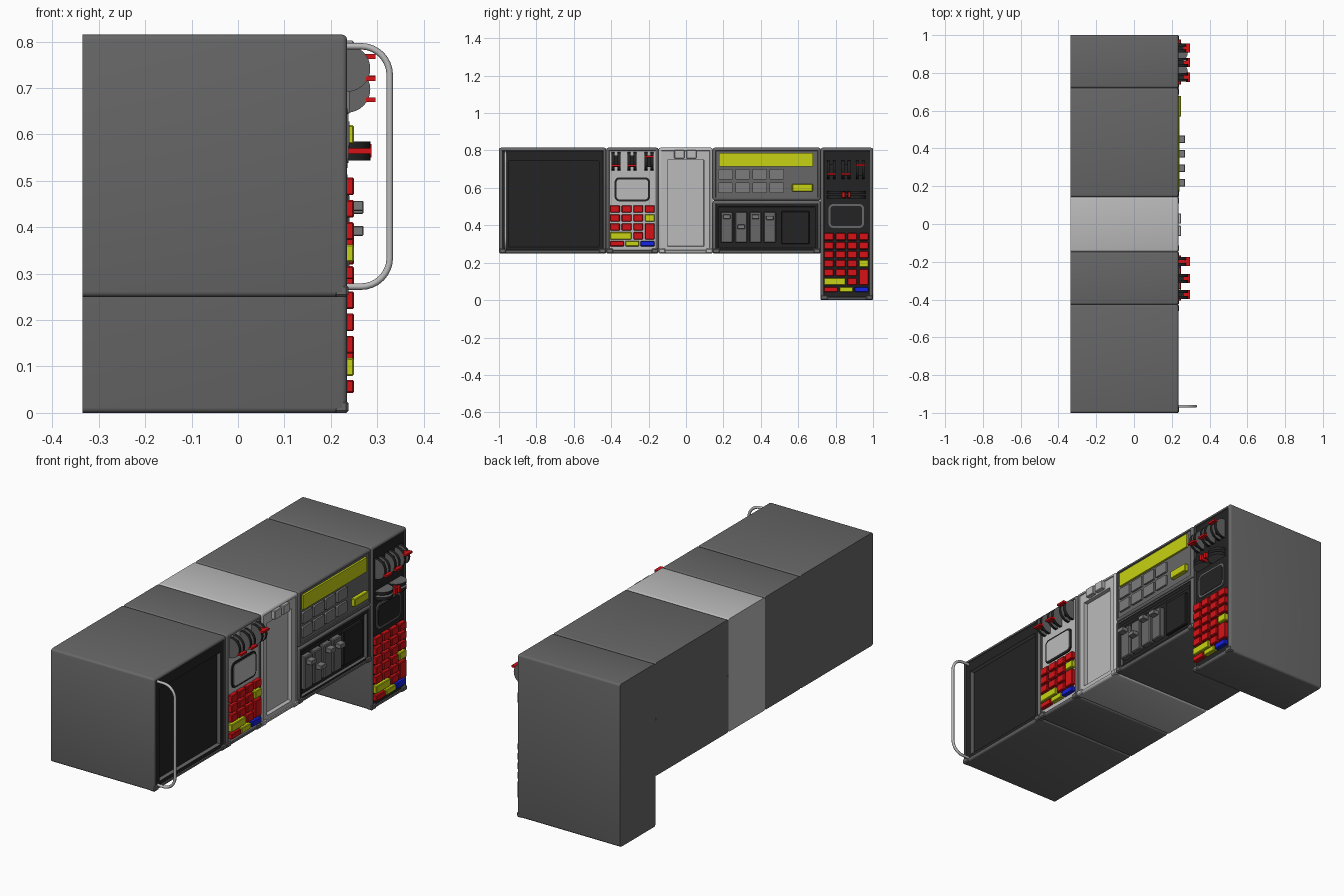
import bpy, bmesh, math
from mathutils import Matrix, Vector

if "Cube" in bpy.data.objects:
    bpy.data.objects.remove(bpy.data.objects["Cube"])

def material(name, r, g, b):
    m = bpy.data.materials.new(name)
    m.diffuse_color = (r, g, b, 1)
    m.use_nodes = True
    m.node_tree.nodes["Principled BSDF"].inputs["Base Color"].default_value = m.diffuse_color
    return m

GREY = material("body grey", .135, .135, .135)
BLACK = material("panel black", .017, .017, .017)
LIGHT = material("light grey", .5, .5, .5)
MID = material("button grey", .2, .2, .2)
RED = material("red", .68, .006, .008)
YELLOW = material("yellow", .57, .65, .006)
BLUE = material("blue", .008, .016, .75)
FRONT = 0.235

def finish(name, bm, mats, smooth=False):
    bmesh.ops.recalc_face_normals(bm, faces=bm.faces[:])
    me = bpy.data.meshes.new(name)
    bm.to_mesh(me)
    bm.free()
    for m in mats:
        me.materials.append(m)
    ob = bpy.data.objects.new(name, me)
    bpy.context.collection.objects.link(ob)
    if smooth:
        bpy.ops.object.select_all(action='DESELECT')
        ob.select_set(True)
        bpy.context.view_layer.objects.active = ob
        bpy.ops.object.shade_smooth_by_angle(angle=math.radians(35))
    return ob

def box_mesh(x, y, z):
    bm = bmesh.new()
    bmesh.ops.create_cube(bm, size=1)
    for v in bm.verts:
        v.co = [r[0] if c < 0 else r[1] for r, c in zip((x, y, z), v.co)]
    return bm

def box(name, x, y, z, mat, corner=0, edge=0):
    """Box; corner rounds the x-parallel edges, edge chamfers all edges."""
    bm = box_mesh(x, y, z)
    if corner:
        es = [e for e in bm.edges if abs((e.verts[0].co - e.verts[1].co).x) > 1e-5]
        bmesh.ops.bevel(bm, geom=es, offset=corner, segments=4, profile=.5, affect='EDGES')
    elif edge:
        bmesh.ops.bevel(bm, geom=bm.edges[:], offset=edge, segments=1, affect='EDGES')
    return finish(name, bm, [mat])

def module(name, y, z, body, panel, recess=None, wall=None, floor=None):
    """Cabinet with rounded front, framed panel and optional recess (y0, y1, z0, z1, depth)."""
    bm = box_mesh((-.335, FRONT), y, z)
    es = [e for e in bm.edges if max(v.co.x for v in e.verts) > 0]
    bmesh.ops.bevel(bm, geom=es, offset=.011, segments=3, profile=.5, affect='EDGES')
    bm.normal_update()
    face = max(bm.faces, key=lambda f: f.calc_center_median().x)
    bmesh.ops.inset_individual(bm, faces=[face], thickness=.006, depth=0)
    bmesh.ops.inset_individual(bm, faces=[face], thickness=.002, depth=-.005)
    face.material_index = 1
    if recess:
        y0, y1, z0, z1, depth = recess
        mid = face.calc_center_median()
        bmesh.ops.inset_individual(bm, faces=[face], thickness=.004, depth=0)
        for v in face.verts:
            v.co.y = y0 if v.co.y < mid.y else y1
            v.co.z = z0 if v.co.z < mid.z else z1
        ring = bmesh.ops.inset_individual(bm, faces=[face], thickness=.002, depth=-depth)
        for f in ring['faces']:
            f.material_index = 2
        face.material_index = 3
    finish(name, bm, [body, panel, wall or panel, floor or panel], True)
    # corner feet at the lower front
    for yc in (y[0] + .019, y[1] - .019):
        if z[0] < .3:
            box(name + "_corner_foot", (.207, .238), (yc - .019, yc + .019),
                (z[0] - .0 , z[0] + .026), body, edge=.005)

# cabinets
module("left_cabinet", (-1, -.427), (.25, .815), GREY, BLACK, (-.95, -.465, .285, .745, .02), GREY, BLACK)
module("left_control_cabinet", (-.427, -.147), (.25, .815), GREY, LIGHT)
module("light_cabinet", (-.147, .143), (.25, .815), LIGHT, LIGHT, (-.1, .096, .288, .75, .02))
module("slider_cabinet", (.143, .72), (.25, .533), GREY, BLACK, (.172, .69, .277, .5, .015), GREY, BLACK)
module("display_cabinet", (.143, .72), (.533, .815), GREY, GREY)
module("right_control_cabinet", (.72, 1), (0, .815), GREY, BLACK)

# door handle on the left cabinet
pts, r = [(.205, .79)], .062
for cz, a0 in ((.79 - r, 90), (.272 + r, 0)):
    for i in range(9):
        a = math.radians(a0 - i * 90 / 8)
        pts.append((.327 - r + r * math.cos(a), cz + r * math.sin(a)))
pts.append((.205, .272))
cu = bpy.data.curves.new("door_handle", 'CURVE')
cu.dimensions = '3D'
cu.bevel_depth = .007
cu.bevel_resolution = 2
cu.use_fill_caps = True
sp = cu.splines.new('POLY')
sp.points.add(len(pts) - 1)
for p, (px, pz) in zip(sp.points, pts):
    p.co = (px, -.965, pz, 1)
cu.materials.append(LIGHT)
bpy.context.collection.objects.link(bpy.data.objects.new("door_handle", cu))

# keypads: red grid with a few yellow and blue keys
def key(y, z, w, h, mat):
    box("key", (.222, .25), (y, y + w), (z, z + h), mat, edge=.003)

def keypad(y0, zb, rows):
    w, h, py, pz = .052, .038, .0622, .048
    for i, m in enumerate((RED, YELLOW, BLUE)):
        key(y0 + i * .0815, zb, .074, .028, m)
    z = zb + .037
    key(y0, z, py + w, h, YELLOW)
    key(y0 + 2 * py, z, w, h, RED)
    key(y0 + 3 * py, z, w, h + pz, RED)
    for row in range(1, rows):
        for c in range(4):
            if row == 1 and c == 3:
                continue
            key(y0 + c * py, z + row * pz, w, h, YELLOW if (row, c) == (2, 3) else RED)

keypad(-.406, .288, 4)
keypad(.738, .043, 6)

# dial wheels: paired discs with grey sides and black rims, red lever between
def disc(centre, axis):
    bm = bmesh.new()
    bmesh.ops.create_cone(bm, cap_ends=True, segments=32, radius1=.05, radius2=.05, depth=.015)
    bm.normal_update()
    for f in bm.faces:
        f.material_index = 0 if abs(f.normal.z) > .9 else 1
    if axis == 'Y':
        bmesh.ops.rotate(bm, verts=bm.verts, matrix=Matrix.Rotation(math.pi / 2, 3, 'X'))
    bmesh.ops.translate(bm, verts=bm.verts, vec=Vector(centre))
    finish("dial_wheel", bm, [GREY, BLACK], True)

def upright_dial(y, z, lever):
    for s in (-1, 1):
        disc((FRONT, y + s * .016, z), 'Y')
    box("dial_core", (.215, .262), (y - .01, y + .01), (z - .03, z + .03), BLACK)
    box("dial_lever_stem", (.225, .285), (y - .008, y + .008), (lever - .005, lever + .005), RED)
    box("dial_lever", (.276, .296), (y - .024, y + .024), (lever - .005, lever + .005), RED)

for y, lever in ((-.374, .72), (-.288, .72), (-.198, .768)):
    upright_dial(y, .742, lever)
for y, lever in ((.777, .675), (.856, .675), (.932, .722)):
    upright_dial(y, .697, lever)
for y, lever in ((.803, .842), (.91, .872)):
    for z in (.551, .577):
        disc((FRONT, y, z), 'Z')
    box("side_dial_lever", (.225, .288), (lever - .007, lever + .007), (.55, .579), RED)

# screens with rounded frames
for y, z, frame, glass in ((-.287, .592, BLACK, LIGHT), (.857, .45, GREY, BLACK)):
    box("screen_frame", (.225, .236), (y - .095, y + .095), (z - .064, z + .064), frame, corner=.025)
    box("screen", (.226, .238), (y - .085, y + .085), (z - .054, z + .054), glass, corner=.018)

# light cabinet push buttons
for y in (-.063, .002):
    box("push_button", (.222, .25), (y, y + .054), (.757, .802), LIGHT, edge=.003)

# display cabinet: yellow strip, grey buttons and a yellow key
box("display_strip", (.225, .24), (.177, .678), (.715, .787), YELLOW)
box("yellow_key", (.222, .25), (.568, .678), (.58, .62), YELLOW, edge=.003)
for c in range(4):
    for z in (.573, .645):
        y = .172 + c * .0915
        box("display_button", (.225, .24), (y, y + .078), (z, z + .055), MID, corner=.006)

# slider cabinet: four sliders with knobs and a dark plate
for i, z in enumerate((.446, .392, .446, .44)):
    y = .186 + i * .0768
    box("slider_plate", (.21, .24), (y, y + .064), (.307, .472), GREY, edge=.004)
    box("slider_knob", (.235, .27), (y + .012, y + .052), (z - .011, z + .011), MID, edge=.002)
box("dark_plate", (.21, .23), (.51, .66), (.3, .476), BLACK, edge=.004)
